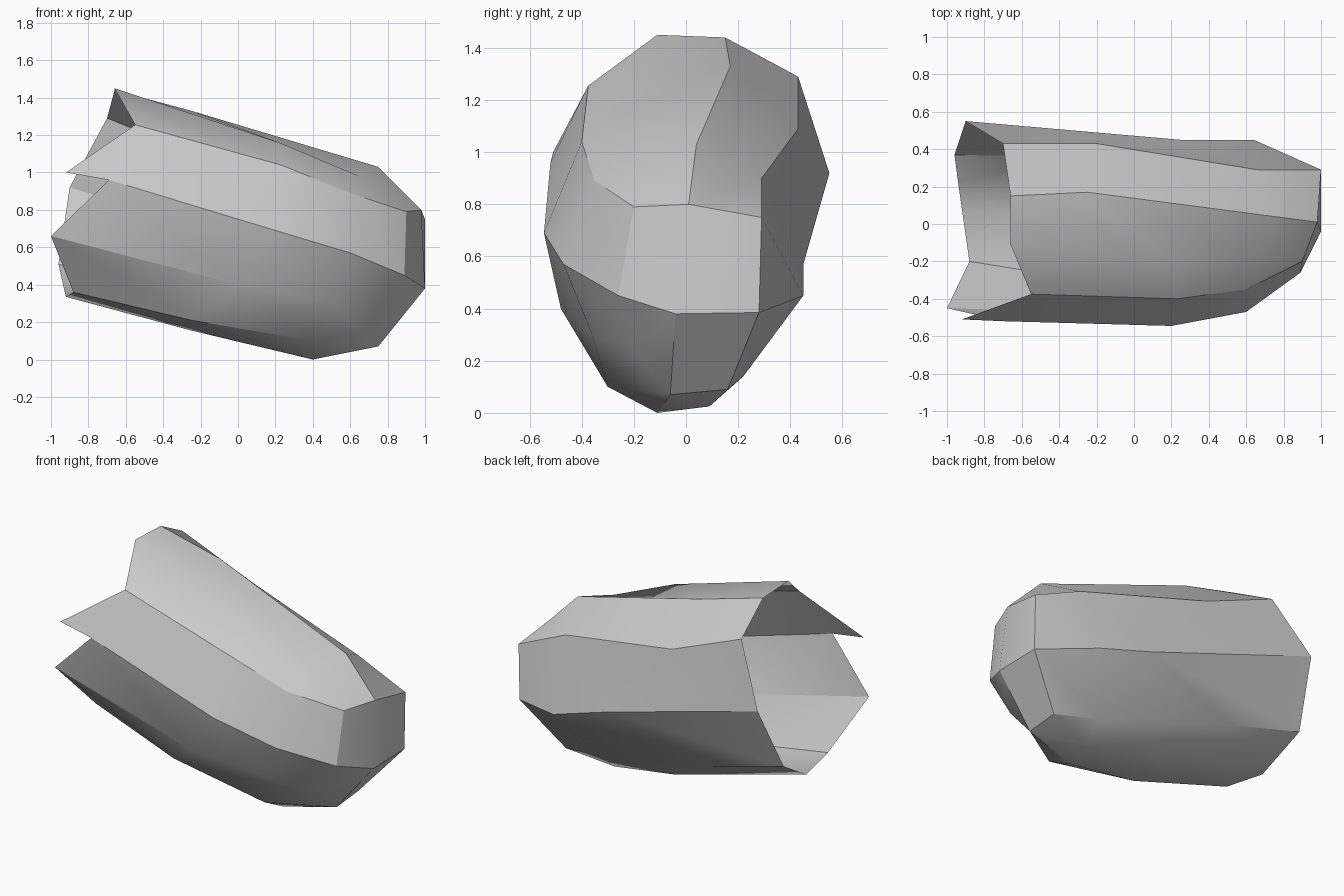
import bpy
import bmesh
from math import radians
from mathutils import Vector

default = bpy.data.objects.get("Cube")
if default:
    bpy.data.objects.remove(default, do_unlink=True)


def make_material(name, colour):
    material = bpy.data.materials.new(name)
    material.use_nodes = True
    material.diffuse_color = colour
    shader = material.node_tree.nodes["Principled BSDF"]
    shader.inputs["Base Color"].default_value = colour
    return material


def points(*triples):
    return [Vector(triple) for triple in triples]


# Ragged open rim, going from the top down the front and up the back
rim = points((-.66, -.11, 1.45), (-.55, -.375, 1.255), (-.69, -.52, .96),
             (-1, -.45, .66), (-.88, -.2, .36), (-.92, .08, .335),
             (-.94, .22, .42), (-.96, .37, .51), (-.9, .55, .92),
             (-.7, .43, 1.29), (-.66, .15, 1.44))

# Belly, the widest part of the shell
belly = points((.22, -.2, 1.16), (.23, -.4, 1.04), (.2, -.545, .69),
               (0, -.48, .4), (-.25, -.3, .21), (-.25, 0, .155),
               (-.05, .18, .14), (-.45, .36, .37), (.25, .45, .57),
               (-.2, .43, 1.09), (-.25, .17, 1.33))

# Shoulder, where the shell begins to taper
shoulder = points((.65, -.19, .98), (.6, -.35, .89), (.6, -.47, .57),
                  (.5, -.36, .3), (.4, -.3, .1), (.4, -.11, 0),
                  (.45, .09, .025), (.45, .22, .14), (.64, .45, .45),
                  (.66, .29, .9), (.75, .04, 1.03))

# Corners of the blunt nose
brow, cheek, jaw = points((.9, -.2, .79), (.89, -.26, .45), (.78, -.2, .24))
chin, chin_back = points((.75, -.06, .07), (.75, .16, .09))
back_low, back_high, crown = points((1, .28, .385), (1, .29, .75), (.98, .01, .8))
tip = Vector((1, -.04, .38))
nose = [brow, brow, cheek, jaw, chin, chin, chin, chin_back,
        back_low, back_high, crown]

bm = bmesh.new()
lookup = {}


def vertex(p):
    """One vertex for each distinct position."""
    key = tuple(p)
    if key not in lookup:
        lookup[key] = bm.verts.new(p)
    return lookup[key]


def add_face(corners):
    """Add a face, leaving out corners that coincide."""
    kept = list(dict.fromkeys(vertex(p) for p in corners))
    if len(kept) > 2:
        bm.faces.new(kept)


# Loft the rings into an open shell
rings = [rim, belly, shoulder, nose]
for near, far in zip(rings, rings[1:]):
    for i in range(len(rim)):
        j = (i + 1) % len(rim)
        add_face((near[i], near[j], far[j], far[i]))

# Close the nose with flat panels
for panel in ((crown, brow, cheek, tip), (crown, tip, back_low, back_high),
              (tip, chin, chin_back, back_low), (tip, cheek, jaw, chin)):
    add_face(panel)

# Pointed splinter on the front of the rim
splinter = Vector((-.92, -.51, 1.0))
add_face((rim[1], splinter, rim[2]))

# Make every face point outward, judged from the blunt nose
bmesh.ops.recalc_face_normals(bm, faces=bm.faces)
bm.normal_update()
if max(bm.faces, key=lambda f: f.calc_center_median().x).normal.x < 0:
    bmesh.ops.reverse_faces(bm, faces=bm.faces)

mesh = bpy.data.meshes.new("hollow_shell")
bm.to_mesh(mesh)
bm.free()
shell = bpy.data.objects.new("hollow_shell", mesh)
bpy.context.collection.objects.link(shell)
mesh.materials.append(make_material("stone grey", (.6, .6, .6, 1)))

# Soft shading with crisp ridges
bpy.ops.object.select_all(action="DESELECT")
shell.select_set(True)
bpy.context.view_layer.objects.active = shell
bpy.ops.object.shade_smooth_by_angle(angle=radians(30))
